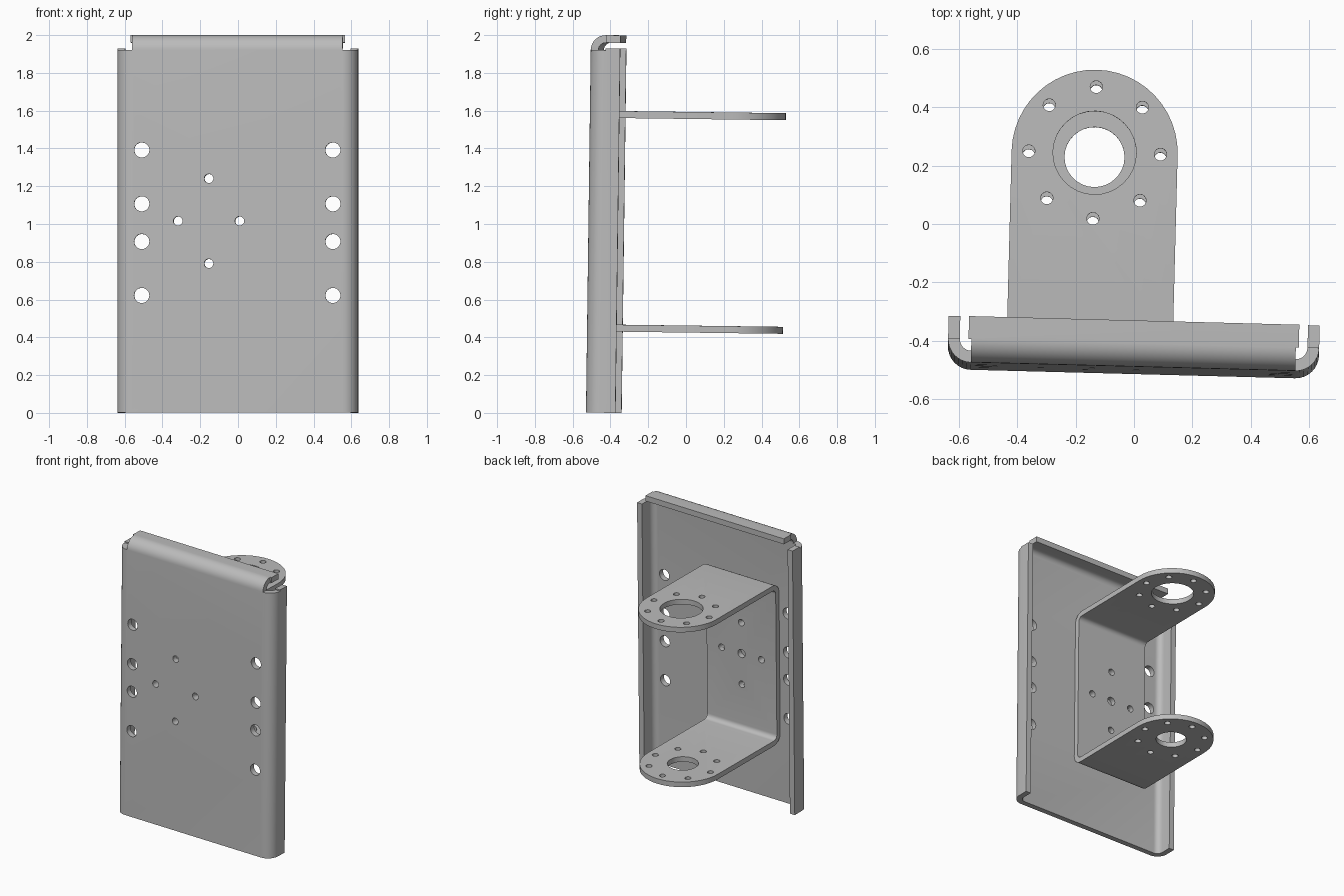
import bpy, bmesh
from math import sin, cos, pi, radians
from mathutils import Matrix, Vector

cube = bpy.data.objects.get("Cube")
if cube:
    bpy.data.objects.remove(cube, do_unlink=True)

steel = bpy.data.materials.new("grey steel")
steel.use_nodes = True
GREY = (0.5, 0.5, 0.5, 1)
steel.diffuse_color = GREY
steel.node_tree.nodes["Principled BSDF"].inputs["Base Color"].default_value = GREY


def poly(bm, pts):
    return bm.faces.new([bm.verts.new(p) for p in pts])


def bend(bm, place, radius, lo, hi, steps=8):
    """Quarter-round fold; place(along, inward, s) gives a 3D point."""
    arc = [(radius * sin(i * pi / 2 / steps), radius * (1 - cos(i * pi / 2 / steps)))
           for i in range(steps + 1)]
    for (a, b), (c, d) in zip(arc, arc[1:]):
        poly(bm, [place(a, b, lo), place(a, b, hi), place(c, d, hi), place(c, d, lo)])


def drill(bm, centre, axis, radius, length):
    rot = Vector((0, 0, 1)).rotation_difference(Vector(axis)).to_matrix().to_4x4()
    bmesh.ops.create_cone(bm, cap_ends=True, segments=32, radius1=radius, radius2=radius,
                          depth=length, matrix=Matrix.Translation(centre) @ rot)


def new_object(name, bm):
    mesh = bpy.data.meshes.new(name)
    bm.to_mesh(mesh)
    bm.free()
    obj = bpy.data.objects.new(name, mesh)
    bpy.context.collection.objects.link(obj)
    return obj


def sheet_part(name, bm, holes, thickness):
    """Thicken a folded sheet inward, drill it, and set it in its leaning pose."""
    bmesh.ops.remove_doubles(bm, verts=bm.verts, dist=0.0005)
    bmesh.ops.recalc_face_normals(bm, faces=bm.faces)
    bm.faces.ensure_lookup_table()
    bm.normal_update()
    if max(bm.faces, key=lambda f: abs(f.normal.y) * f.calc_area()).normal.y > 0:
        bmesh.ops.reverse_faces(bm, faces=bm.faces)
    obj = new_object(name, bm)
    cutter = new_object(name + "_cutter", holes)
    cutter.hide_render = True
    solid = obj.modifiers.new("thickness", "SOLIDIFY")
    solid.thickness, solid.offset, solid.use_even_offset = thickness, -1, True
    cut = obj.modifiers.new("holes", "BOOLEAN")
    cut.operation, cut.solver, cut.object = "DIFFERENCE", "EXACT", cutter
    graph = bpy.context.evaluated_depsgraph_get()
    baked = bpy.data.meshes.new_from_object(obj.evaluated_get(graph))
    obj.modifiers.clear()
    obj.data = baked
    bpy.data.objects.remove(cutter, do_unlink=True)
    baked.materials.clear()
    baked.materials.append(steel)
    obj.location = (-0.004, -0.515, 0.002)
    obj.rotation_euler = (radians(-0.75), 0, radians(-1.5))
    bpy.ops.object.select_all(action="DESELECT")
    obj.select_set(True)
    bpy.context.view_layer.objects.active = obj
    bpy.ops.object.shade_smooth_by_angle(angle=radians(30))


# Back plate: flat face, two side flanges and a top lip
W, R, DEPTH, TOP = 0.637, 0.08, 0.158, 1.919
E = W - R
bm = bmesh.new()
poly(bm, [(-E, 0, 0), (E, 0, 0), (E, 0, TOP), (-E, 0, TOP)])
for s in (-1, 1):
    bend(bm, lambda a, b, z: (s * (E + a), b, z), R, 0, TOP)
    poly(bm, [(s * W, R, 0), (s * W, R, TOP), (s * W, R, TOP + 0.01),
              (s * W, DEPTH, TOP + 0.01), (s * W, DEPTH, 0)])
bend(bm, lambda a, b, x: (x, b, TOP + a), R, -E, E)
L, Z = E + 0.01, TOP + R
poly(bm, [(-L, R, Z), (-E, R, Z), (E, R, Z), (L, R, Z), (L, DEPTH, Z), (-L, DEPTH, Z)])

# Mounting holes: four down each side, four in a diamond
XC, ZC = -0.151, 1.014
diamond = [(XC + dx, ZC + dz) for dx, dz in ((0.163, 0), (-0.163, 0), (0, 0.225), (0, -0.225))]
holes = bmesh.new()
for x in (-0.506, 0.506):
    for z in (0.62, 0.905, 1.105, 1.39):
        drill(holes, (x, 0, z), (0, 1, 0), 0.04, 0.2)
for x, z in diamond:
    drill(holes, (x, 0, z), (0, 1, 0), 0.024, 0.2)
sheet_part("back_plate", bm, holes, 0.04)

# U bracket: spine on the plate and two round-ended arms
HALF_H, HALF_W, RB, Y0, YC = 0.584, 0.285, 0.07, 0.041, 0.735
X0, X1, FLAT = XC - HALF_W, XC + HALF_W, HALF_H - RB
bm = bmesh.new()
poly(bm, [(X0, Y0, ZC - FLAT), (X1, Y0, ZC - FLAT), (X1, Y0, ZC + FLAT), (X0, Y0, ZC + FLAT)])
for s in (-1, 1):
    bend(bm, lambda a, b, x: (x, Y0 + b, ZC + s * (FLAT + a)), RB, X0, X1)
    z = ZC + s * HALF_H
    tip = [(XC + HALF_W * cos(i * pi / 24), YC + HALF_W * sin(i * pi / 24), z) for i in range(25)]
    poly(bm, [(X0, Y0 + RB, z), (X1, Y0 + RB, z)] + tip)

# Bracket holes: spine diamond with centre, bolt circle and bores
holes = bmesh.new()
for x, z in diamond:
    drill(holes, (x, Y0, z), (0, 1, 0), 0.024, 0.2)
drill(holes, (XC, Y0, ZC), (0, 1, 0), 0.03, 0.2)
for s, bore in ((1, 0.143), (-1, 0.103)):
    z = ZC + s * HALF_H
    drill(holes, (XC, YC, z), (0, 0, 1), bore, 0.2)
    for i in range(8):
        t = i * pi / 4
        drill(holes, (XC + 0.226 * cos(t), YC + 0.226 * sin(t), z), (0, 0, 1), 0.021, 0.2)
sheet_part("u_bracket", bm, holes, 0.037)
